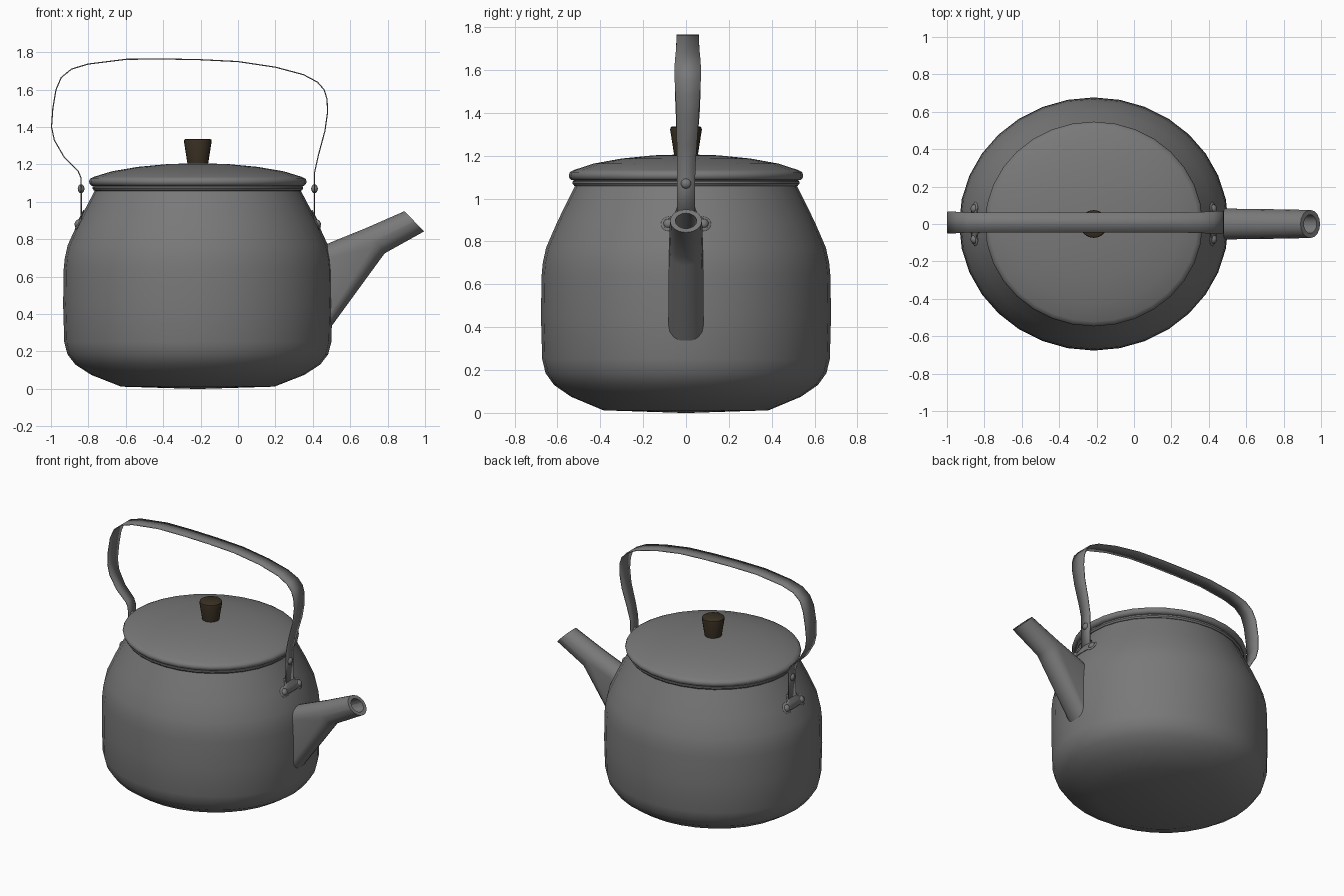
import bpy, bmesh, math
from mathutils import Vector

if "Cube" in bpy.data.objects:
    bpy.data.objects.remove(bpy.data.objects["Cube"])

CX = -0.215   # kettle axis
SY = 0.94     # kettle is slightly oval


def material(name, rgb):
    m = bpy.data.materials.new(name)
    m.diffuse_color = (*rgb, 1)
    m.use_nodes = True
    m.node_tree.nodes["Principled BSDF"].inputs["Base Color"].default_value = m.diffuse_color
    return m


steel = material("grey_metal", (0.19, 0.19, 0.19))
wood = material("dark_brown", (0.042, 0.03, 0.017))


def finish(name, bm, mat, angle=35, fix=True):
    if fix:
        bmesh.ops.recalc_face_normals(bm, faces=bm.faces)
    me = bpy.data.meshes.new(name)
    bm.to_mesh(me)
    bm.free()
    me.materials.append(mat)
    me.shade_smooth()
    me.set_sharp_from_angle(angle=math.radians(angle))
    ob = bpy.data.objects.new(name, me)
    bpy.context.collection.objects.link(ob)
    return ob


def loft(bm, rings, closed=True):
    """Bridge equal-length rings of points with quads."""
    vs = [[bm.verts.new(p) for p in r] for r in rings]
    n = len(vs[0])
    for a, b in zip(vs, vs[1:]):
        for i in range(n if closed else n - 1):
            j = (i + 1) % n
            bm.faces.new((a[i], a[j], b[j], b[i]))
    return vs


def lathe(name, profile, mat, sy=SY, seg=32, angle=35):
    """Revolve (radius, z) points; both ends are capped."""
    bm = bmesh.new()
    ang = [2 * math.pi * i / seg for i in range(seg)]
    vs = loft(bm, [[(CX + r * math.cos(a), sy * r * math.sin(a), z) for a in ang]
                   for r, z in profile])
    bm.faces.new(vs[0])
    bm.faces.new(vs[-1])
    return finish(name, bm, mat, angle)


# Body, neck ring, lid and knob
lathe("body", [(0.02, 0.0), (0.41, 0.012), (0.57, 0.075), (0.655, 0.13), (0.697, 0.185),
               (0.714, 0.25), (0.72, 0.45), (0.717, 0.64), (0.711, 0.70), (0.695, 0.77),
               (0.64, 0.89), (0.585, 0.995), (0.548, 1.065)], steel)
lathe("neck_ring", [(0.53, 1.055), (0.555, 1.06), (0.563, 1.07), (0.563, 1.08),
                    (0.55, 1.09)], steel)
lathe("lid", [(0.54, 1.085), (0.568, 1.086), (0.579, 1.096), (0.582, 1.11), (0.576, 1.124),
              (0.555, 1.134), (0.46, 1.163), (0.32, 1.187), (0.16, 1.202),
              (0.02, 1.206)], steel, angle=50)
lathe("knob", [(0.054, 1.195), (0.074, 1.322), (0.072, 1.332), (0.066, 1.336)],
      wood, sy=1, seg=20)


# Spout: capsule sections given by top point, bottom point and half width
def capsule(top, bot, w, n=8):
    t, b = Vector((top[0], 0, top[1])), Vector((bot[0], 0, bot[1]))
    mid, half = (t + b) / 2, (t - b).length / 2
    up = (t - b).normalized()
    r = min(w, half)
    pts = []
    for side in (1, -1):
        for i in range(n + 1):
            a = math.pi * i / n
            pts.append(mid + up * side * (half - r + r * math.sin(a))
                       + Vector((0, side * w * math.cos(a), 0)))
    return pts


bm = bmesh.new()
loft(bm, [capsule(*s) for s in (
    ((0.42, 0.75), (0.42, 0.23), 0.082),
    ((0.50, 0.785), (0.50, 0.335), 0.082),
    ((0.66, 0.85), (0.755, 0.685), 0.08),
    ((0.685, 0.86), (0.785, 0.725), 0.079),
    ((0.89, 0.95), (0.995, 0.842), 0.075),
    ((0.908, 0.932), (0.977, 0.86), 0.05),   # lip
    ((0.72, 0.84), (0.78, 0.76), 0.05),      # bore
    ((0.50, 0.70), (0.52, 0.48), 0.05))])
finish("spout", bm, steel)

# Handle: thin strap following a path of (x, z, half width)
path = [(0.408, 0.91, 0.042), (0.408, 1.07, 0.042), (0.41, 1.16, 0.043), (0.43, 1.25, 0.047),
        (0.465, 1.38, 0.052), (0.479, 1.48, 0.057), (0.476, 1.55, 0.061), (0.46, 1.60, 0.062),
        (0.425, 1.64, 0.06), (0.35, 1.68, 0.056), (0.2, 1.72, 0.053), (0.0, 1.75, 0.053),
        (-0.2, 1.76, 0.053), (-0.4, 1.764, 0.053), (-0.6, 1.762, 0.053), (-0.8, 1.737, 0.053),
        (-0.89, 1.71, 0.054), (-0.945, 1.665, 0.056), (-0.973, 1.60, 0.06), (-0.99, 1.5, 0.06),
        (-0.997, 1.40, 0.056), (-0.982, 1.33, 0.052), (-0.93, 1.24, 0.047),
        (-0.855, 1.165, 0.043), (-0.84, 1.13, 0.042), (-0.838, 1.07, 0.042),
        (-0.838, 0.91, 0.042)]
bm = bmesh.new()
rings = []
for x, z, w in path:
    yc = 0.008 * min(1, max(0, (z - 1.1) / 0.3))
    rings.append([(x, yc - w, z), (x, yc + w, z)])
loft(bm, rings, closed=False)
handle = finish("handle", bm, steel)
mod = handle.modifiers.new("thickness", 'SOLIDIFY')
mod.thickness = 0.006
mod.offset = 0


# Rivets and mounting tabs on both sides of the body
def dome(name, loc, normal, r, h):
    bm = bmesh.new()
    bmesh.ops.create_uvsphere(bm, u_segments=14, v_segments=8, radius=1)
    bmesh.ops.scale(bm, vec=(r, r, h), verts=bm.verts)
    ob = finish(name, bm, steel, 60)
    ob.location = loc
    ob.rotation_euler = Vector(normal).to_track_quat('Z', 'Y').to_euler()


for s, side in ((1, "front_side"), (-1, "back_side")):
    strap_x = CX + s * 0.624
    dome("handle_rivet_" + side, (strap_x, 0, 1.07), (s, 0, 0), 0.024, 0.018)
    for y in (-0.082, 0.082):
        x = CX + s * 0.638
        n = (s * 0.87, y * 1.5, 0.45)
        dome("tab_" + side, (x, y * 0.97, 0.883), n, 0.038, 0.007)
        dome("rivet_" + side, (x, y, 0.883), n, 0.024, 0.02)
    # tab plate lying on the body, joining the strap to the two rivets
    bm = bmesh.new()
    rows = []
    for z, w in ((0.955, 0.042), (0.92, 0.055), (0.90, 0.1), (0.865, 0.1)):
        r = 0.646 + (0.883 - z) * 0.5
        rows.append([(CX + s * math.sqrt(r * r - (y / SY) ** 2), y, z)
                     for y in (-w, -w / 2, 0, w / 2, w)])
    loft(bm, rows, closed=False)
    plate = finish("mount_plate_" + side, bm, steel)
    m = plate.modifiers.new("thickness", 'SOLIDIFY')
    m.thickness = 0.006
    m.offset = 0
